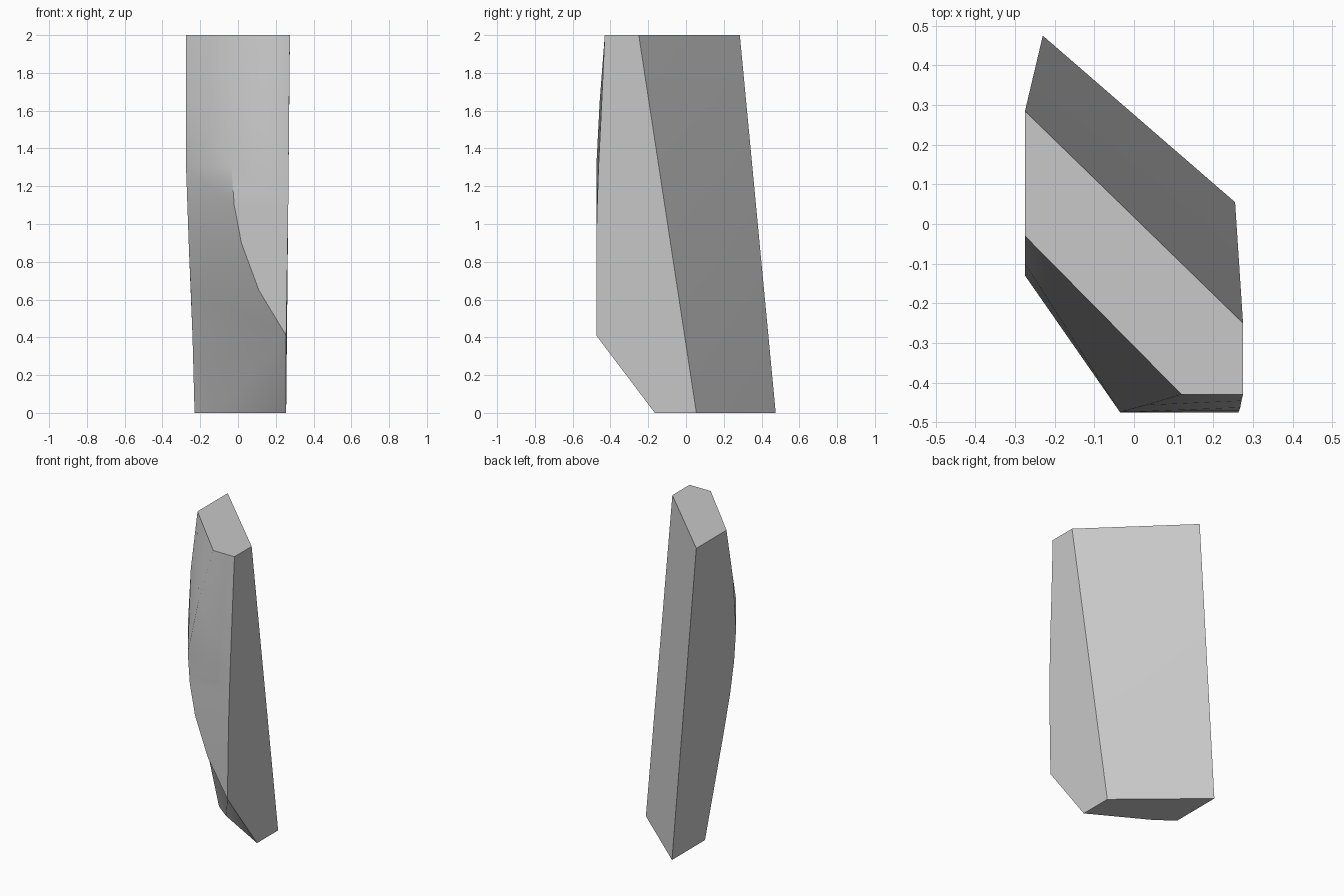
import bpy
import bmesh

cube = bpy.data.objects.get("Cube")
if cube:
    bpy.data.objects.remove(cube, do_unlink=True)

# Plain grey stone material
stone = bpy.data.materials.new("light grey stone")
stone.use_nodes = True
GREY = (0.58, 0.58, 0.58, 1)
stone.diffuse_color = GREY
stone.node_tree.nodes["Principled BSDF"].inputs["Base Color"].default_value = GREY

# Front profile rows: height, left edge, front crease, right edge (x, y pairs)
rows = [
    (2.00, (-.275, -.03), (.12, -.43), (.275, -.43)),
    (1.65, (-.275, -.10), (.03, -.457), (.271, -.446)),
    (1.30, (-.275, -.13), (-.035, -.475), (.268, -.463)),
    (1.10, (-.268, -.12), (-.02, -.475), (.266, -.47)),
    (0.90, (-.261, -.09), (.018, -.475), (.263, -.475)),
    (0.65, (-.25, -.037), (.11, -.475), (.259, -.475)),
    (0.41, (-.241, .022), (.255, -.475), (.255, -.475)),
    (0.00, (-.23, .13), (-.12, .045), (.255, -.165)),
]

bm = bmesh.new()
left, crease, right = [], [], []
for z, *points in rows:
    for chain, (x, y) in zip((left, crease, right), points):
        chain.append(bm.verts.new((x, y, z)))

# Back corners, top and bottom
back_left = [bm.verts.new((-.275, .285, 2)), bm.verts.new((-.23, .475, 0))]
back_right = [bm.verts.new((.275, -.25, 2)), bm.verts.new((.255, .055, 0))]

# Bowed front: slanted panel and flat panel
for i in range(len(rows) - 1):
    for a, b in ((left, crease), (crease, right)):
        bm.faces.new((a[i], a[i + 1], b[i + 1], b[i]))

# Side walls, back and end caps
bm.faces.new([back_left[0], back_left[1]] + left[::-1])
bm.faces.new(right + [back_right[1], back_right[0]])
bm.faces.new((back_left[0], back_right[0], back_right[1]))
bm.faces.new((back_left[0], back_right[1], back_left[1]))
for end in (0, -1):
    bm.faces.new((left[end], crease[end], right[end], back_right[end], back_left[end]))

# The upper part of the crease fades out, every other strong edge stays sharp
soft = {e for i in (0, 1) for e in crease[i].link_edges
        if e.other_vert(crease[i]) is crease[i + 1]}
soft_ids = [tuple(v.co.copy() for v in e.verts) for e in soft]
bmesh.ops.remove_doubles(bm, verts=bm.verts[:], dist=0.0005)
bmesh.ops.recalc_face_normals(bm, faces=bm.faces[:])
for face in bm.faces:
    face.smooth = True
for edge in bm.edges:
    ends = [v.co for v in edge.verts]
    fades = any(all(p in pair for p in ends) for pair in soft_ids)
    edge.smooth = fades or edge.calc_face_angle(0) < 0.6

mesh = bpy.data.meshes.new("stone_slab")
bm.to_mesh(mesh)
bm.free()
mesh.materials.append(stone)
slab = bpy.data.objects.new("stone_slab", mesh)
bpy.context.collection.objects.link(slab)
